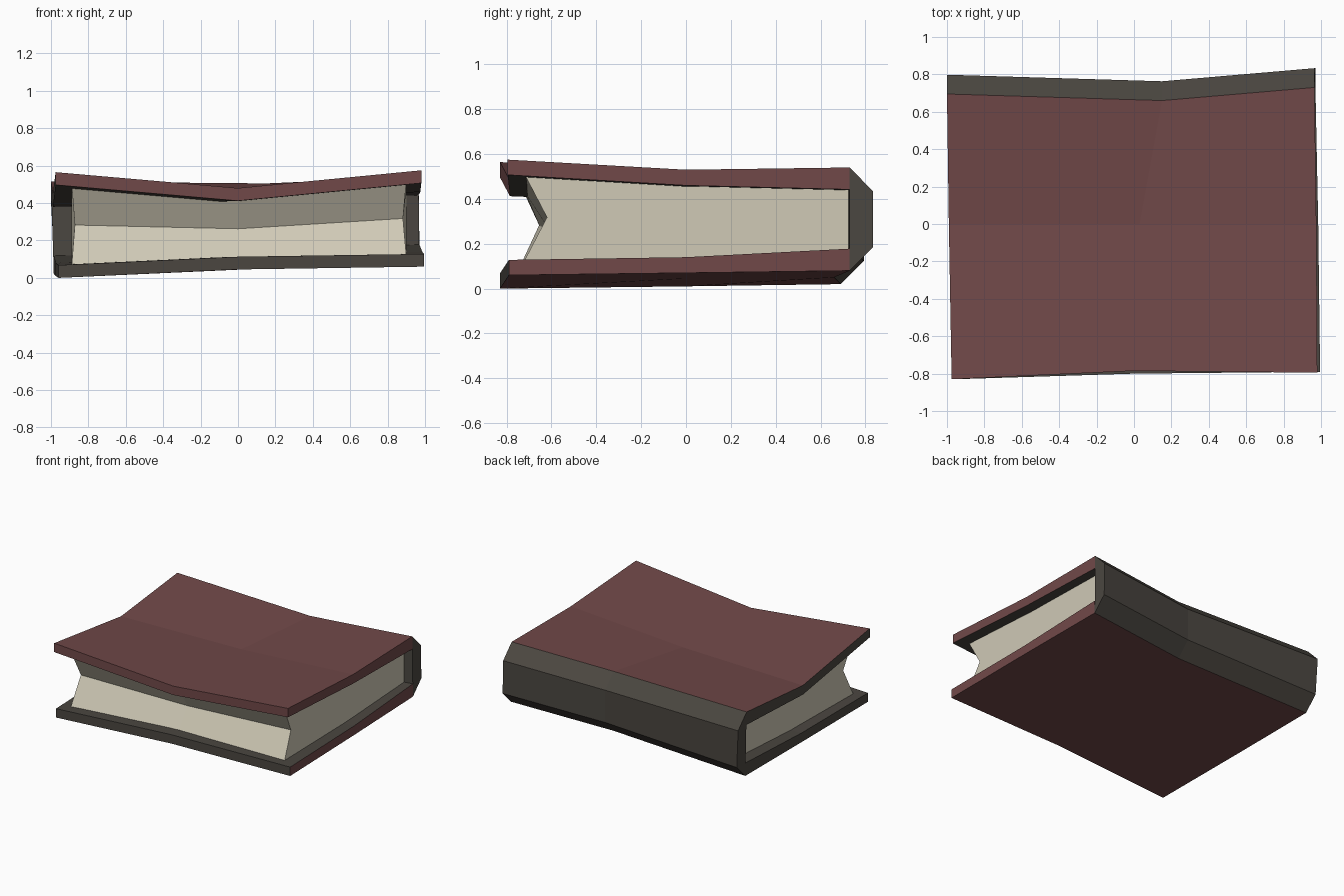
import bpy, bmesh

if "Cube" in bpy.data.objects:
    bpy.data.objects.remove(bpy.data.objects["Cube"])


def material(name, rgb):
    m = bpy.data.materials.new(name)
    m.diffuse_color = (*rgb, 1)
    m.use_nodes = True
    m.node_tree.nodes["Principled BSDF"].inputs["Base Color"].default_value = m.diffuse_color
    return m


RED = material("oxblood cover", (0.165, 0.066, 0.066))
GREY = material("dark grey binding", (0.070, 0.062, 0.052))
CREAM = material("cream paper", (0.63, 0.59, 0.47))


def loft(name, rings, mats, rule=None):
    """Closed solid through equal cross-sections, capped at both ends."""
    bm = bmesh.new()
    loops = [[bm.verts.new(p) for p in ring] for ring in rings]
    n = len(loops[0])
    for a, b in zip(loops, loops[1:]):
        for i in range(n):
            j = (i + 1) % n
            bm.faces.new((a[i], a[j], b[j], b[i]))
    bm.faces.new(loops[0])
    bm.faces.new(loops[-1])
    bmesh.ops.recalc_face_normals(bm, faces=bm.faces)
    bm.normal_update()
    if rule:
        for f in bm.faces:
            f.material_index = int(rule(f.normal))
    me = bpy.data.meshes.new(name)
    bm.to_mesh(me)
    bm.free()
    for m in mats:
        me.materials.append(m)
    ob = bpy.data.objects.new(name, me)
    bpy.context.collection.objects.link(ob)
    return ob


# Outer surface of each cover: left, middle, right station; front, centre, back point
top = [[(-0.975, -0.83, 0.565), (-0.99, 0, 0.45), (-1.0, 0.695, 0.515)],
       [(0.0, -0.785, 0.48), (0.03, 0, 0.47), (0.15, 0.66, 0.505)],
       [(0.98, -0.795, 0.575), (0.975, 0, 0.53), (0.965, 0.73, 0.54)]]
bottom = [[(-0.96, -0.83, 0.0), (-0.975, 0, 0.01), (-0.985, 0.69, 0.02)],
          [(0.0, -0.80, 0.045), (0.03, 0, 0.045), (0.15, 0.66, 0.05)],
          [(0.995, -0.79, 0.06), (0.985, 0, 0.07), (0.97, 0.73, 0.08)]]
THICK = (0.068, 0.07, 0.098)


def inner(row, sign):
    return [(x, y, z + sign * t) for (x, y, z), t in zip(row, THICK)]


def slab(rows, sign):
    return [row + inner(row, sign)[::-1] for row in rows]


# Covers: red outside, grey lining and turned edges
loft("top_cover", slab(top, -1), (RED, GREY),
     lambda n: n.z < -0.5 or n.x < -0.5)
loft("bottom_cover", slab(bottom, 1), (RED, GREY),
     lambda n: n.z > 0.5 or n.x < -0.5 or n.y < -0.5)

# Spine: bevelled strip joining the back edges of the covers
rings = []
for t, b in zip(top, bottom):
    (tx, ty, tz), (bx, by, bz) = t[2], b[2]
    rings.append([(tx, ty, tz), (tx, ty + 0.103, tz - 0.105),
                  (bx, by + 0.103, bz + 0.103), (bx, by, bz)])
loft("spine", rings, (GREY,))

# Page block: follows the covers, hollowed along the fore-edge
rings = []
for x, t, b in zip((-0.89, 0.0, 0.9), top, bottom):
    it, ib = inner(t, -1), inner(b, 1)
    yf, yb = t[0][1] + 0.07, t[2][1] + 0.02
    ys = (yf, 0, yb)
    up = [(x, y, p[2] + 0.012) for y, p in zip(ys, it)]
    low = [(x, y, p[2] - 0.012) for y, p in zip(ys, ib)]
    mid = (x * 0.98, yf + 0.105, (it[0][2] + ib[0][2]) / 2)
    rings.append(up + low[::-1] + [mid])
loft("page_block", rings, (CREAM,))
